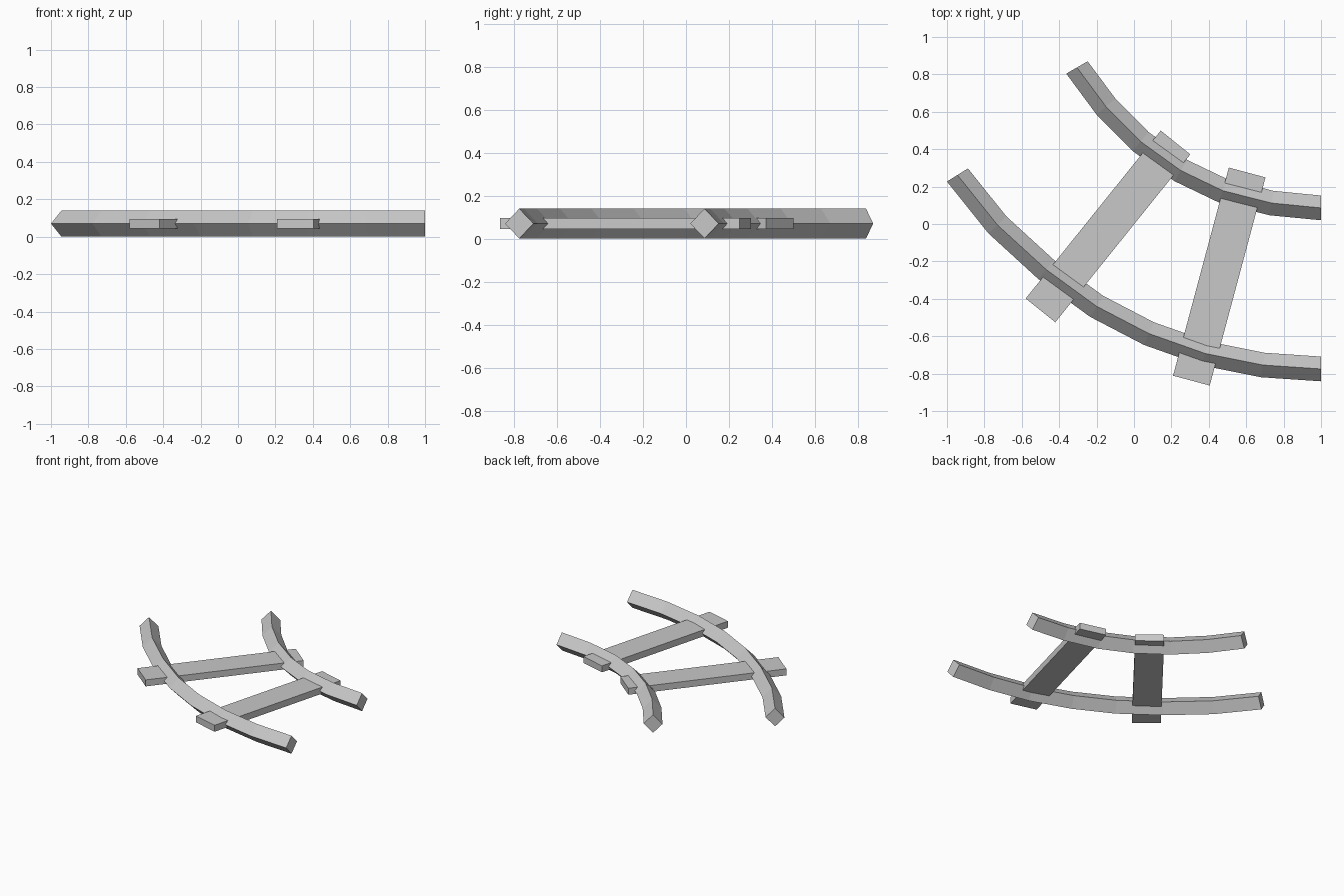
import bpy
import bmesh
import math
from mathutils import Vector

if "Cube" in bpy.data.objects:
    bpy.data.objects.remove(bpy.data.objects["Cube"], do_unlink=True)

MID_Z = 0.07
grey = bpy.data.materials.new("plain grey")
grey.use_nodes = True
grey.diffuse_color = (0.58, 0.58, 0.58, 1)
grey.node_tree.nodes["Principled BSDF"].inputs["Base Color"].default_value = grey.diffuse_color


def finish(name, bm):
    bmesh.ops.recalc_face_normals(bm, faces=bm.faces)
    mesh = bpy.data.meshes.new(name)
    bm.to_mesh(mesh)
    bm.free()
    mesh.materials.append(grey)
    obj = bpy.data.objects.new(name, mesh)
    bpy.context.collection.objects.link(obj)
    return obj


def rail(name, path, end_angle, half_width=0.066, half_height=0.0695):
    """Sweep a diamond section along a flat path with mitred joints."""
    pts = [Vector(p) for p in path]
    bm = bmesh.new()
    rings = []
    for i, p in enumerate(pts):
        stretch = 1
        if i == 0:
            tangent = Vector((-1, 0))
        elif i == len(pts) - 1:
            tangent = Vector((-math.cos(end_angle), math.sin(end_angle)))
        else:
            before = (p - pts[i - 1]).normalized()
            tangent = (before + (pts[i + 1] - p).normalized()).normalized()
            stretch = 1 / before.dot(tangent)
        side = Vector((tangent.y, -tangent.x, 0)) * half_width * stretch
        up = Vector((0, 0, half_height))
        centre = Vector((p.x, p.y, MID_Z))
        rings.append([bm.verts.new(centre + o) for o in (side, up, -side, -up)])
    for a, b in zip(rings, rings[1:]):
        for k in range(4):
            n = (k + 1) % 4
            bm.faces.new((a[k], a[n], b[n], b[k]))
    bm.faces.new(rings[0])
    bm.faces.new(rings[-1])
    return finish(name, bm)


def tie(name, x, y, angle, size=(1.152, 0.203, 0.05)):
    """Flat plank passing through both rails."""
    bm = bmesh.new()
    bmesh.ops.create_cube(bm, size=1)
    bmesh.ops.scale(bm, vec=size, verts=bm.verts)
    obj = finish(name, bm)
    obj.location = (x, y, MID_Z)
    obj.rotation_euler.z = math.radians(angle)
    return obj


# Curved rails
rail("outer_rail", [(1, -0.775), (0.69, -0.754), (0.38, -0.692), (0.08, -0.586),
                    (-0.2, -0.44), (-0.47, -0.243), (-0.73, -0.005), (-0.944, 0.262)],
     math.radians(58))
rail("inner_rail", [(1, 0.086), (0.735, 0.112), (0.475, 0.178), (0.25, 0.286),
                    (0.035, 0.441), (-0.15, 0.628), (-0.305, 0.837)],
     math.radians(60))

# Cross ties
tie("left_tie", 0.456, -0.281, 75)
tie("right_tie", -0.139, -0.013, 51.2)
